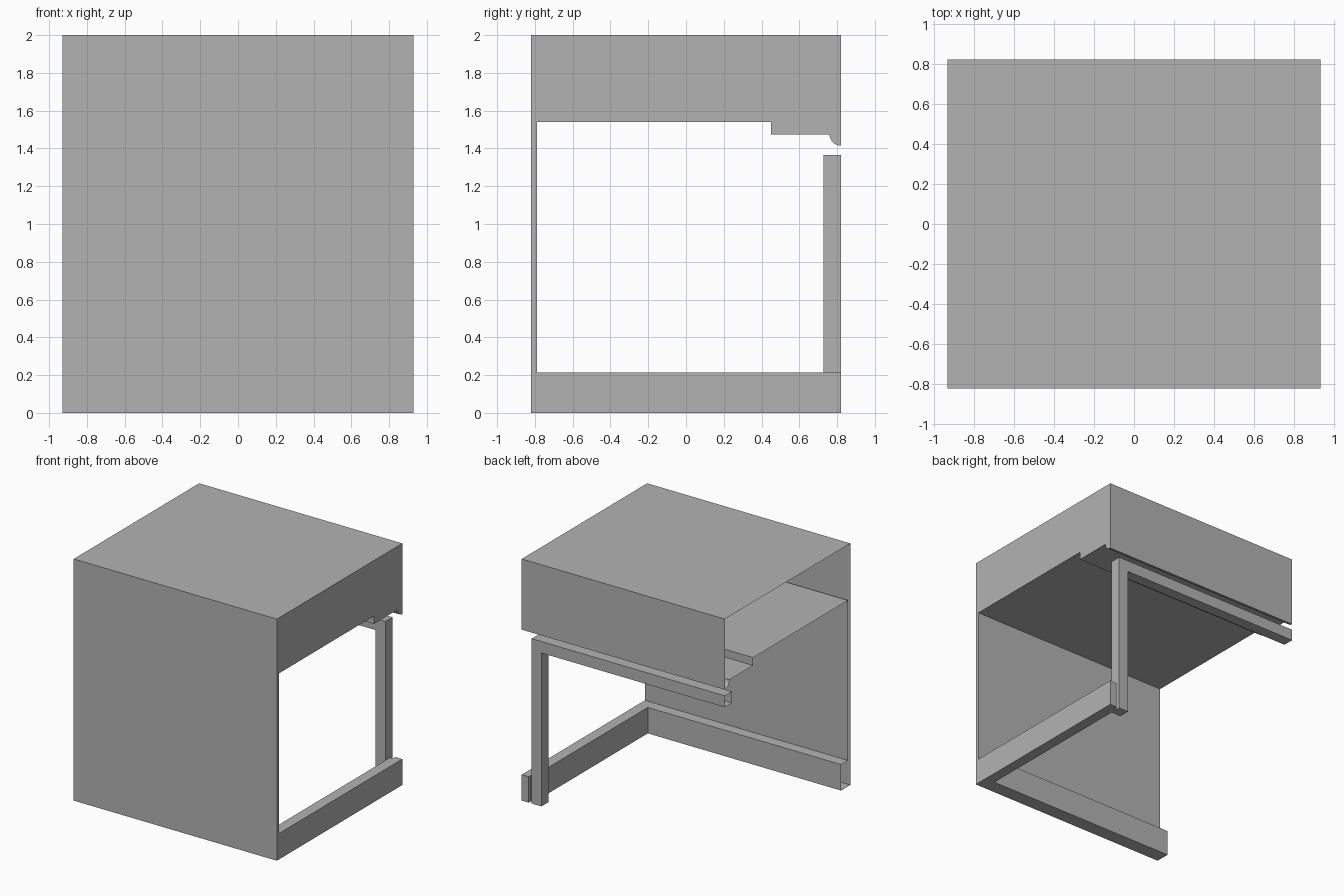
import bpy, bmesh, math

if "Cube" in bpy.data.objects:
    bpy.data.objects.remove(bpy.data.objects["Cube"])

grey = bpy.data.materials.new("plain_grey")
grey.diffuse_color = (0.45, 0.45, 0.45, 1)
grey.use_nodes = True
grey.node_tree.nodes["Principled BSDF"].inputs["Base Color"].default_value = grey.diffuse_color

LEFT, RIGHT = -0.93, 0.93
FRONT, BACK = -0.82, 0.82
SKIN = 0.03          # front panel thickness
BASE_H = 0.215       # plinth height
RAIL_W = 0.09        # frame section


def extrude(name, outline, axis, lo, hi, open_test=None):
    """Extrude a 2D outline along axis; faces passing open_test are left open."""
    def place(p, d):
        c = list(p)
        c.insert(axis, d)
        return c
    bm = bmesh.new()
    a = [bm.verts.new(place(p, lo)) for p in outline]
    b = [bm.verts.new(place(p, hi)) for p in outline]
    bm.faces.new(a)
    bm.faces.new(b[::-1])
    n = len(outline)
    for i in range(n):
        j = (i + 1) % n
        bm.faces.new((a[i], b[i], b[j], a[j]))
    bmesh.ops.recalc_face_normals(bm, faces=bm.faces)
    if open_test:
        doomed = [f for f in bm.faces if open_test(f)]
        bmesh.ops.delete(bm, geom=doomed, context='FACES_ONLY')
    me = bpy.data.meshes.new(name)
    bm.to_mesh(me)
    bm.free()
    me.materials.append(grey)
    ob = bpy.data.objects.new(name, me)
    bpy.context.collection.objects.link(ob)
    return ob


def on_left_end(f):
    return all(abs(v.co.x - LEFT) < 1e-4 for v in f.verts)


# Hollow shell: front panel, front plinth, top box with rounded back lip
R = 0.06
lip = [(BACK - R * math.cos(t), 1.475 - R * math.sin(t))
       for t in (i * math.pi / 16 for i in range(9))]
shell_profile = [(FRONT, 0), (-0.70, 0), (-0.70, BASE_H), (FRONT + SKIN, BASE_H),
                 (FRONT + SKIN, 1.54), (0.45, 1.54), (0.45, 1.475)]
shell_profile += lip + [(BACK, 2), (FRONT, 2)]
shell = extrude("shell", shell_profile, 0, LEFT, RIGHT, on_left_end)

# Side plinth with a small notch beside the post
inner = RIGHT - RAIL_W
plinth = [(RIGHT, -0.70), (RIGHT, BACK), (RIGHT - 0.063, BACK),
          (RIGHT - 0.063, BACK - SKIN), (inner, BACK - SKIN), (inner, -0.70)]
extrude("side_plinth", plinth, 2, 0, BASE_H,
        lambda f: all(abs(v.co.y + 0.70) < 1e-4 for v in f.verts))

# Back frame: post and crossbar in one piece
frame = [(inner, 0), (inner, 1.365), (LEFT, 1.365), (LEFT, 1.27),
         (inner - RAIL_W, 1.27), (inner - RAIL_W, 0)]
extrude("back_frame", frame, 1, BACK - 0.093, BACK, on_left_end)

# Smooth the rounded lip only
bpy.ops.object.select_all(action='DESELECT')
shell.select_set(True)
bpy.context.view_layer.objects.active = shell
bpy.ops.object.shade_smooth_by_angle(angle=math.radians(30))
